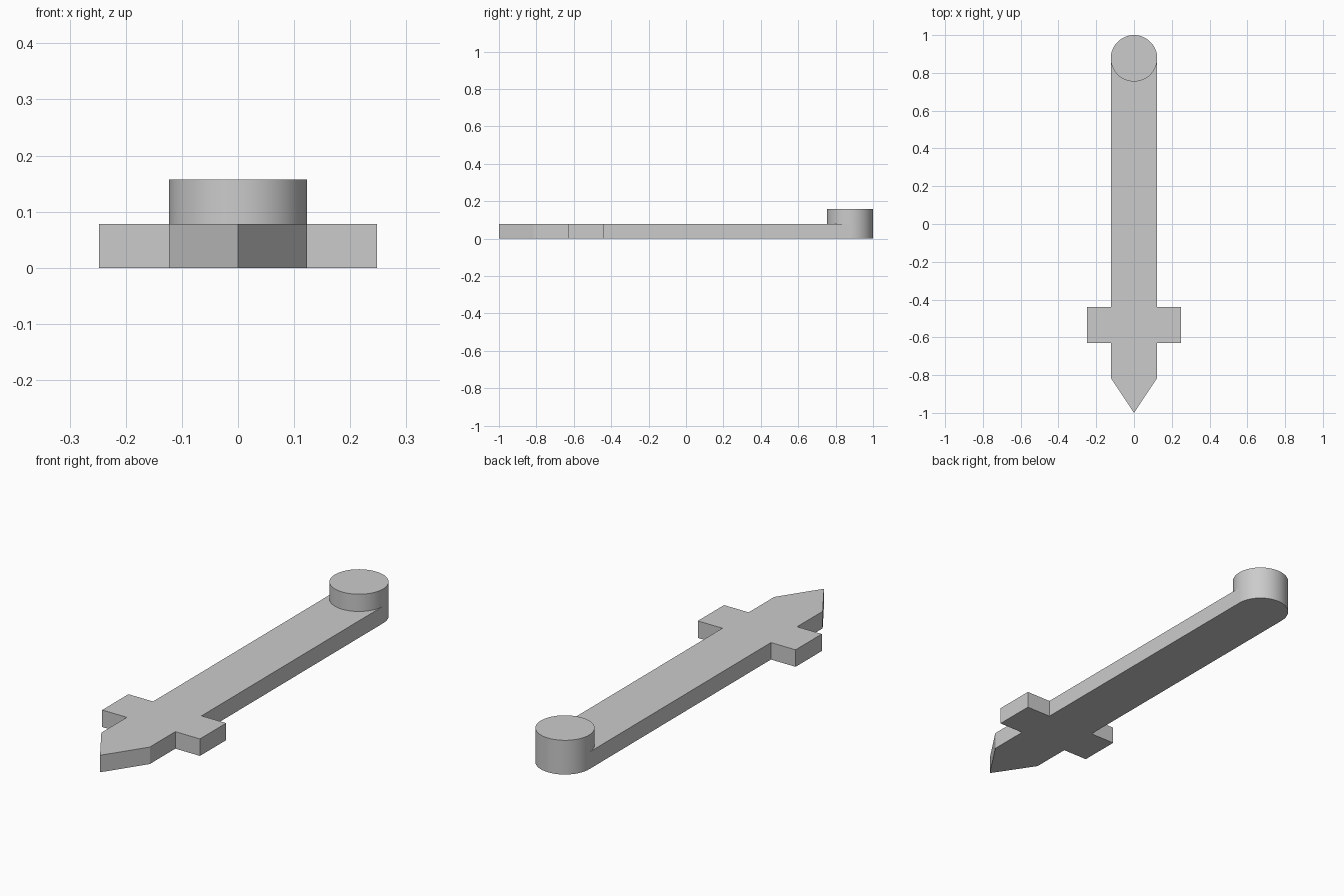
import bpy, bmesh

cube = bpy.data.objects.get("Cube")
if cube:
    bpy.data.objects.remove(cube, do_unlink=True)

HALF_W, GUARD_W = 0.123, 0.248
THICK, KNOB_H = 0.078, 0.157
KNOB_Y = 1 - HALF_W

grey = bpy.data.materials.new("plain_grey")
grey.use_nodes = True
colour = (0.6, 0.6, 0.6, 1)
grey.diffuse_color = colour
grey.node_tree.nodes["Principled BSDF"].inputs["Base Color"].default_value = colour


def extrude_outline(name, outline, height):
    """Make a solid standing on the ground from a closed outline."""
    bm = bmesh.new()
    base = bm.faces.new([bm.verts.new((x, y, 0)) for x, y in outline])
    top = bmesh.ops.extrude_face_region(bm, geom=[base])["geom"]
    verts = [g for g in top if isinstance(g, bmesh.types.BMVert)]
    bmesh.ops.translate(bm, verts=verts, vec=(0, 0, height))
    bmesh.ops.recalc_face_normals(bm, faces=bm.faces)
    mesh = bpy.data.meshes.new(name)
    bm.to_mesh(mesh)
    bm.free()
    obj = bpy.data.objects.new(name, mesh)
    bpy.context.collection.objects.link(obj)
    mesh.materials.append(grey)
    return obj


# Flat bar with crosspiece and pointed tip, mirrored from one side
side = [(HALF_W, -0.815), (HALF_W, -0.63), (GUARD_W, -0.63),
        (GUARD_W, -0.44), (HALF_W, -0.44), (HALF_W, KNOB_Y)]
outline = [(0, -1)] + side + [(-x, y) for x, y in reversed(side)]
extrude_outline("pointed_bar", outline, THICK)

# Round knob forming the rounded end of the bar
bpy.ops.mesh.primitive_cylinder_add(vertices=64, radius=HALF_W, depth=KNOB_H,
                                    location=(0, KNOB_Y, KNOB_H / 2))
knob = bpy.context.object
knob.name = "end_knob"
knob.data.materials.append(grey)
bpy.ops.object.shade_smooth_by_angle()
